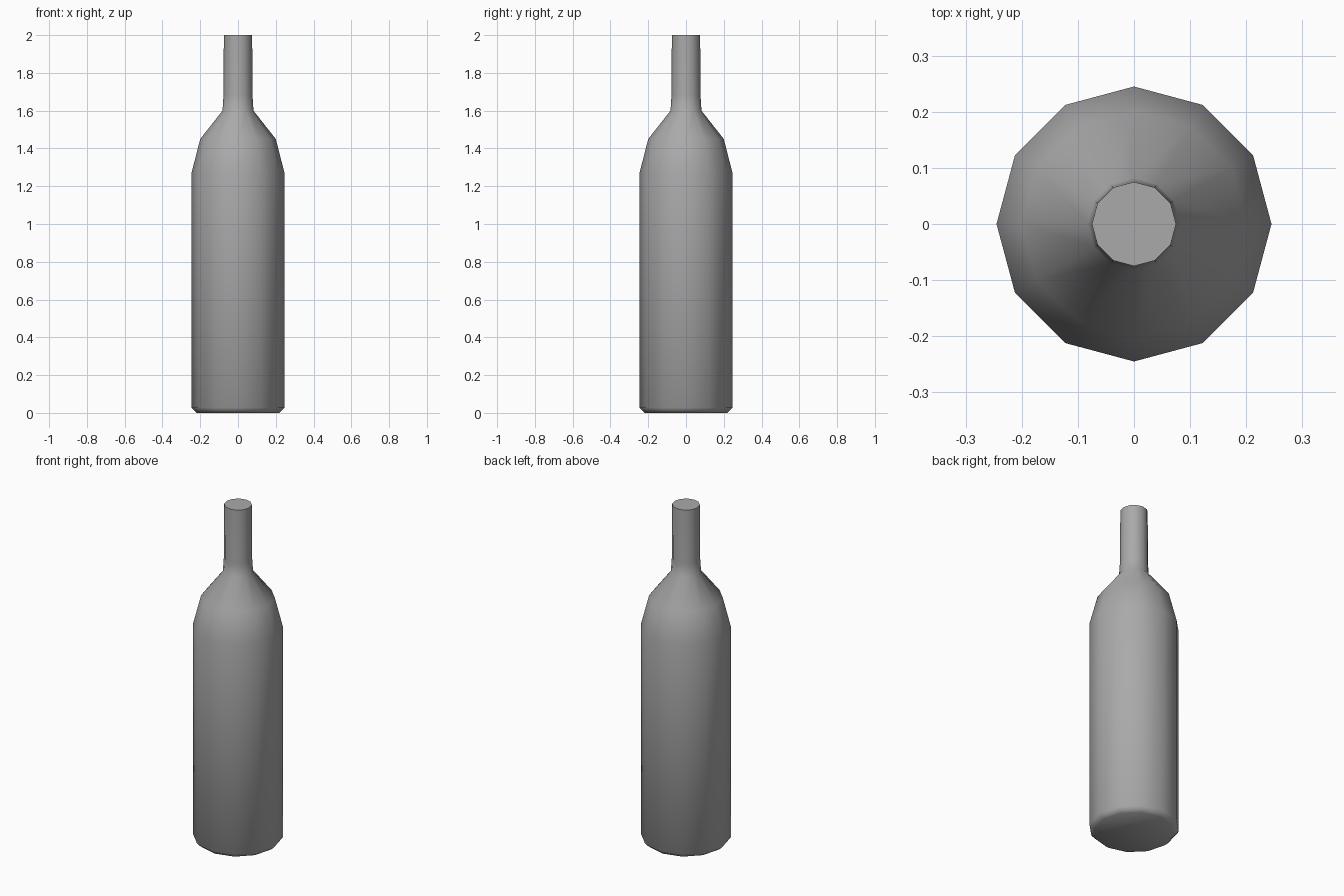
import bpy
import bmesh
from math import cos, sin, pi, radians

SIDES = 12

old = bpy.data.objects.get("Cube")
if old:
    bpy.data.objects.remove(old, do_unlink=True)

# Plain grey material
grey = bpy.data.materials.new("grey")
grey.use_nodes = True
colour = (0.4, 0.4, 0.4, 1)
grey.diffuse_color = colour
grey.node_tree.nodes["Principled BSDF"].inputs["Base Color"].default_value = colour


def lathe(name, profile, material):
    """Turn (radius, height) points round z and cap both ends."""
    bm = bmesh.new()
    rings = [[bm.verts.new((r * cos(2 * pi * i / SIDES), r * sin(2 * pi * i / SIDES), z))
              for i in range(SIDES)] for r, z in profile]
    for low, high in zip(rings, rings[1:]):
        for i in range(SIDES):
            j = (i + 1) % SIDES
            bm.faces.new((low[i], low[j], high[j], high[i]))
    bm.faces.new(rings[0][::-1])
    bm.faces.new(rings[-1])
    mesh = bpy.data.meshes.new(name)
    bm.to_mesh(mesh)
    bm.free()
    mesh.materials.append(material)
    obj = bpy.data.objects.new(name, mesh)
    bpy.context.collection.objects.link(obj)
    return obj


# Bottle: base, chamfer, body, shoulder and neck
bottle = lathe("bottle", [
    (0.218, 0), (0.23, 0.01), (0.245, 0.027), (0.245, 1.275),
    (0.2, 1.45), (0.082, 1.6), (0.077, 1.68), (0.075, 2),
], grey)

# Smooth sides, crisp rim
bpy.ops.object.select_all(action='DESELECT')
bottle.select_set(True)
bpy.context.view_layer.objects.active = bottle
bpy.ops.object.shade_smooth_by_angle(angle=radians(60))
